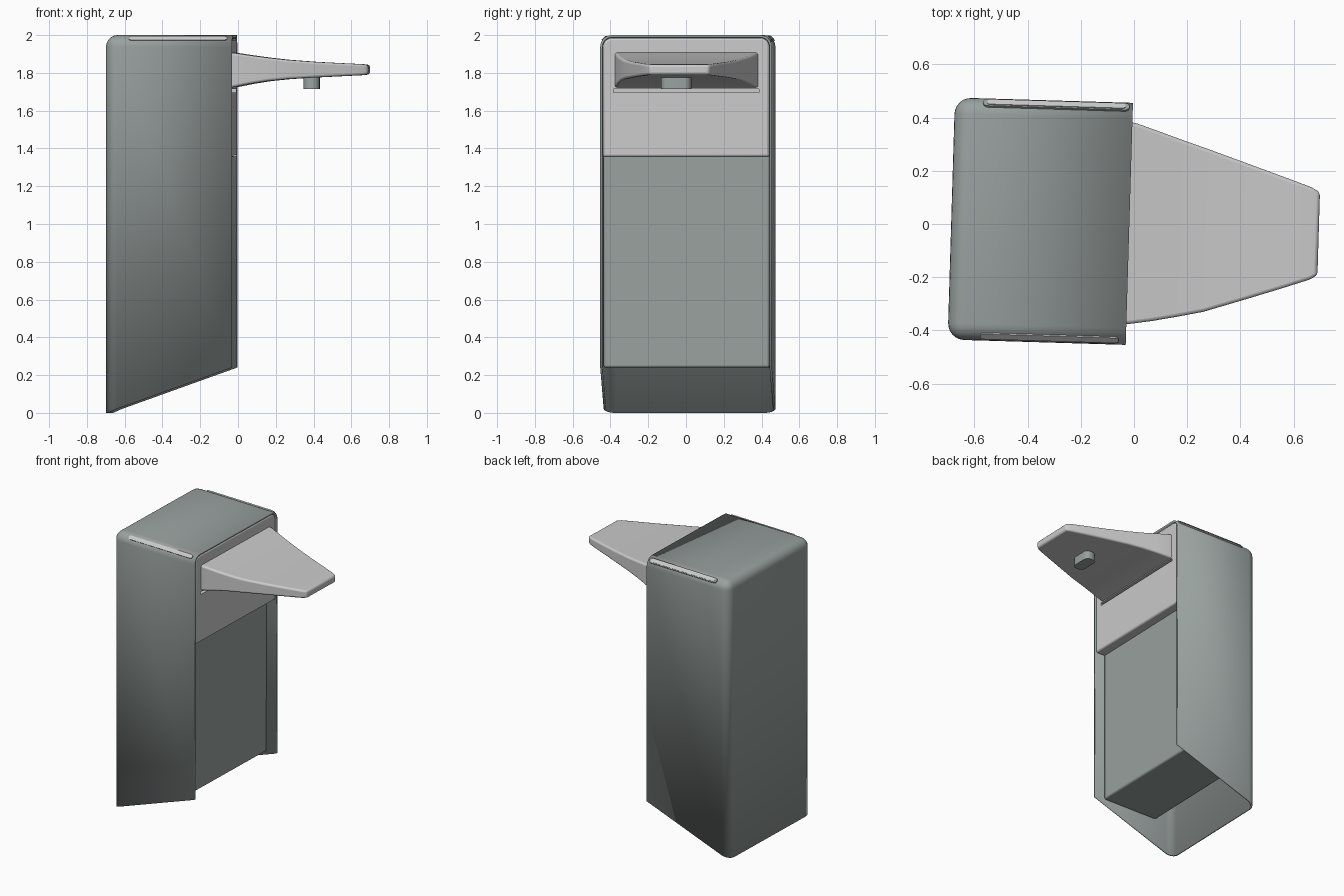
import bpy, bmesh, math
from mathutils import Vector, Matrix

if "Cube" in bpy.data.objects:
    bpy.data.objects.remove(bpy.data.objects["Cube"])

TURN = math.radians(-1.72)          # the whole dispenser is turned slightly
FRONT, BACK, HALF_W = -0.0175, -0.687, 0.455

dark = bpy.data.materials.new("dark_grey")
dark.diffuse_color = (0.32, 0.36, 0.35, 1)
dark.use_nodes = True
dark.node_tree.nodes["Principled BSDF"].inputs["Base Color"].default_value = dark.diffuse_color


def finish(name, bm, mat=None, bevel=0.0, segs=2, smooth=True):
    bmesh.ops.recalc_face_normals(bm, faces=bm.faces)
    me = bpy.data.meshes.new(name)
    bm.to_mesh(me)
    bm.free()
    ob = bpy.data.objects.new(name, me)
    bpy.context.collection.objects.link(ob)
    ob.rotation_euler.z = TURN
    if mat:
        me.materials.append(mat)
    if bevel:
        m = ob.modifiers.new("bevel", "BEVEL")
        m.width, m.segments, m.limit_method = bevel, segs, "ANGLE"
        m.angle_limit = math.radians(35)
    if smooth:
        bpy.ops.object.select_all(action="DESELECT")
        ob.select_set(True)
        bpy.context.view_layer.objects.active = ob
        bpy.ops.object.shade_smooth_by_angle(angle=math.radians(35))
    return ob


def box(lo, hi):
    lo, hi = Vector(lo), Vector(hi)
    bm = bmesh.new()
    bmesh.ops.create_cube(bm, size=1)
    for v in bm.verts:
        v.co = (lo + hi) / 2 + Vector(a * b for a, b in zip(v.co, hi - lo))
    return bm


def round_edges(bm, edges, radius, segs=6):
    bmesh.ops.bevel(bm, geom=edges, offset=radius, segments=segs,
                    profile=0.5, affect="EDGES")


def edge_dir(e):
    return (e.verts[1].co - e.verts[0].co).normalized()


# Outer cover: open at the front and along the slanted bottom
bm = box((BACK, -HALF_W, -0.2), (FRONT, HALF_W, 2.0))
bm.normal_update()
bmesh.ops.delete(bm, geom=[f for f in bm.faces if f.normal.x > .9 or f.normal.z < -.9],
                 context="FACES")
round_edges(bm, [e for e in bm.edges if len(e.link_faces) == 2], 0.062)
bmesh.ops.bisect_plane(bm, geom=bm.verts[:] + bm.edges[:] + bm.faces[:],
                       plane_co=(BACK, 0, 0),
                       plane_no=(0.24, 0, BACK - FRONT), clear_outer=True)
me_center_fix = [f for f in bm.faces if f.normal.dot(f.calc_center_median() - Vector((-.35, 0, 1))) < 0]
bmesh.ops.reverse_faces(bm, faces=me_center_fix)
cover = finish("outer_cover", bm, dark)
sol = cover.modifiers.new("wall", "SOLIDIFY")
sol.thickness, sol.offset = 0.013, -1
# keep the wall on the inner side whatever the normal direction
side = next(p for p in cover.data.polygons if abs(p.normal.y) > .99)
if side.normal.y * side.center.y < 0:
    cover.data.flip_normals()

# Inner tank with recessed front panel
finish("inner_tank", box((-0.53, -0.44, 0.24), (-0.09, 0.44, 1.9)), dark, 0.012)

# Light upper front plate
bm = box((-0.15, -0.441, 1.355), (-0.02, 0.441, 1.986))
round_edges(bm, [e for e in bm.edges if abs(edge_dir(e).x) > .9
                 and e.verts[0].co.z > 1.9], 0.05)
plate = finish("front_plate", bm, None, 0.012)

# Narrow slot under the lever
cutter = finish("slot_cutter", box((-0.07, -0.385, 1.697), (0.05, 0.385, 1.716)), smooth=False)
cutter.hide_render = True
cutter.display_type = "WIRE"
cutter.hide_set(True)
cut = plate.modifiers.new("slot", "BOOLEAN")
cut.object, cut.operation = cutter, "DIFFERENCE"

# Push lever: lofted rectangles (x, bottom z, top z, y min, y max)
sections = [(-0.06, 1.715, 1.912, -0.382, 0.388),
            (0.00, 1.727, 1.904, -0.375, 0.378),
            (0.08, 1.743, 1.892, -0.362, 0.352),
            (0.17, 1.757, 1.880, -0.344, 0.322),
            (0.27, 1.767, 1.869, -0.322, 0.290),
            (0.42, 1.776, 1.858, -0.273, 0.240),
            (0.56, 1.783, 1.851, -0.226, 0.193),
            (0.663, 1.788, 1.846, -0.190, 0.158),
            (0.695, 1.792, 1.842, -0.172, 0.140)]
bm = bmesh.new()
rings = [[bm.verts.new(p) for p in ((x, a, lo), (x, b, lo), (x, b, hi), (x, a, hi))]
         for x, lo, hi, a, b in sections]
for r, s in zip(rings, rings[1:]):
    for i in range(4):
        j = (i + 1) % 4
        bm.faces.new((r[i], r[j], s[j], s[i]))
bm.faces.new(rings[0])
bm.faces.new(rings[-1])
finish("push_lever", bm, None, 0.012, 3)

# Nozzle under the lever
bm = box((0.35, -0.12, 1.716), (0.435, 0.04, 1.80))
round_edges(bm, [e for e in bm.edges if abs(edge_dir(e).z) > .9], 0.036, 5)
finish("nozzle", bm, dark)


# Long slits on the rounded top side edges
def edge_bar(name, s, lift, length, width, mat):
    bm = box((-length / 2, -width / 2, -0.007), (length / 2, width / 2, 0.007))
    round_edges(bm, [e for e in bm.edges if abs(edge_dir(e).z) > .9], width * 0.45, 4)
    d = 0.7071 * lift
    bm.transform(Matrix.Translation((-0.305, s * (0.435 + d), 1.980 + d))
                 @ Matrix.Rotation(-s * math.pi / 4, 4, "X"))
    finish(name, bm, mat)


edge_bar("side_strip_near", -1, 0.0, 0.52, 0.028, None)
edge_bar("side_strip_far_rim", 1, 0.001, 0.55, 0.036, dark)
edge_bar("side_strip_far", 1, 0.004, 0.52, 0.024, None)
